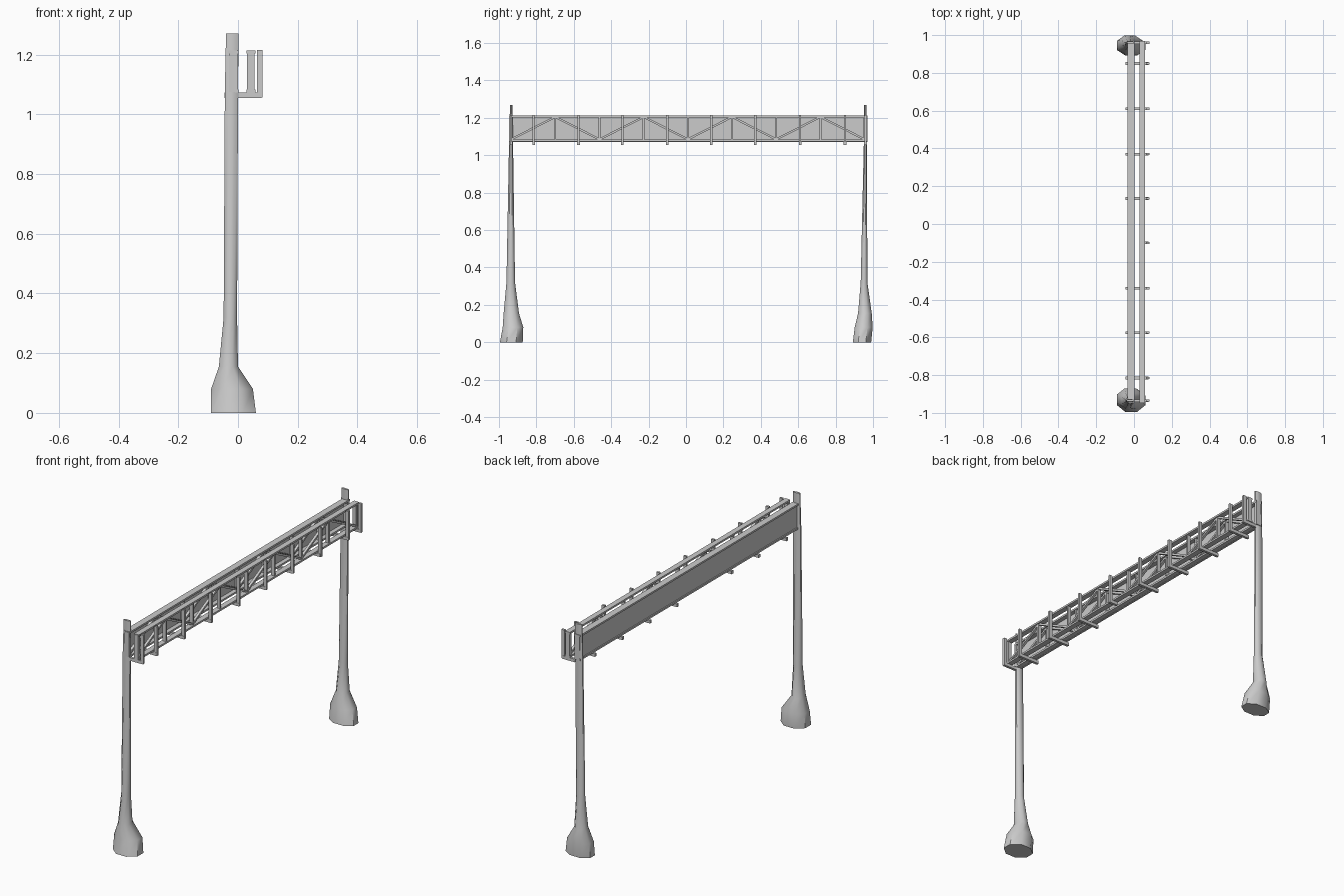
import bpy, math
from mathutils import Vector

if "Cube" in bpy.data.objects:
    bpy.data.objects.remove(bpy.data.objects["Cube"])


def mesh_object(name, verts, faces):
    me = bpy.data.meshes.new(name)
    me.from_pydata(verts, [], faces)
    me.update()
    ob = bpy.data.objects.new(name, me)
    bpy.context.collection.objects.link(ob)
    return ob


def box(name, x0, x1, y0, y1, z0, z1):
    v = [(x, y, z) for x in (x0, x1) for y in (y0, y1) for z in (z0, z1)]
    f = [(0, 1, 3, 2), (4, 6, 7, 5), (0, 4, 5, 1), (2, 3, 7, 6), (0, 2, 6, 4), (1, 5, 7, 3)]
    return mesh_object(name, v, f)


def brace(name, x, w, a, b, t):
    # flat bar in the yz plane between two (y, z) points
    d = Vector((b[0] - a[0], b[1] - a[1])).normalized()
    n = Vector((-d.y, d.x)) * t / 2
    v = []
    for xx in (x - w / 2, x + w / 2):
        for p, s in ((a, 1), (b, 1), (b, -1), (a, -1)):
            v.append((xx, p[0] + n.x * s, p[1] + n.y * s))
    f = [(0, 1, 2, 3), (7, 6, 5, 4), (0, 4, 5, 1), (1, 5, 6, 2), (2, 6, 7, 3), (3, 7, 4, 0)]
    return mesh_object(name, v, f)


def column(name, rings, sides=8):
    # each ring: z, x0, x1, y0, y1
    v, f = [], []
    for z, x0, x1, y0, y1 in rings:
        for i in range(sides):
            a = 2 * math.pi * (i + 0.5) / sides
            k = 1 / math.cos(math.pi / sides)
            v.append(((x0 + x1) / 2 + (x1 - x0) / 2 * math.cos(a) * k,
                      (y0 + y1) / 2 + (y1 - y0) / 2 * math.sin(a) * k, z))
    for r in range(len(rings) - 1):
        for i in range(sides):
            j = (i + 1) % sides
            f.append((r * sides + i, r * sides + j, (r + 1) * sides + j, (r + 1) * sides + i))
    f.append(tuple(reversed(range(sides))))
    f.append(tuple(range((len(rings) - 1) * sides, len(rings) * sides)))
    ob = mesh_object(name, v, f)
    bpy.ops.object.select_all(action='DESELECT')
    bpy.context.view_layer.objects.active = ob
    ob.select_set(True)
    bpy.ops.object.shade_smooth_by_angle(angle=math.radians(50))
    return ob


# Tapered columns with flared feet
column("near_column", [
    (0.0, -0.09, 0.06, -0.995, -0.873), (0.08, -0.09, 0.05, -0.98, -0.87),
    (0.155, -0.064, 0.0, -0.975, -0.893), (0.32, -0.048, -0.003, -0.96, -0.914),
    (1.08, -0.044, 0.0, -0.946, -0.925), (1.27, -0.04, 0.002, -0.941, -0.928)])
column("far_column", [
    (0.0, -0.09, 0.06, 0.892, 0.99), (0.08, -0.09, 0.045, 0.902, 0.998),
    (0.155, -0.064, 0.0, 0.92, 0.993), (0.32, -0.048, -0.003, 0.934, 0.97),
    (1.08, -0.044, 0.0, 0.951, 0.967), (1.27, -0.04, 0.002, 0.953, 0.966)])

# Closed back panel and four longitudinal chords
Y0, Y1 = -0.945, 0.97
box("back_panel", -0.028, -0.022, Y0, Y1, 1.072, 1.212)
for side, x0, x1 in (("back", -0.034, 0.002), ("front", 0.028, 0.058)):
    box(side + "_top_chord", x0, x1, Y0, Y1, 1.203, 1.213)
    box(side + "_bottom_chord", x0, x1, Y0, Y1, 1.073, 1.083)

# Zigzag braces with verticals at the upper nodes
nodes = [-0.935 + 0.2362 * i for i in range(9)]
for side, x in (("back", -0.012), ("front", 0.043)):
    for i in range(8):
        z = (1.085, 1.205) if i % 2 == 0 else (1.205, 1.085)
        brace(side + "_diagonal", x, 0.014, (nodes[i], z[0]), (nodes[i + 1], z[1]), 0.011)
    for y in nodes:
        box(side + "_vertical", x - 0.01, x + 0.01, y - 0.005, y + 0.005, 1.078, 1.208)

# Outrigger brackets and outer posts
for y in (-0.935, -0.815, -0.575, -0.34, -0.1, 0.135, 0.37, 0.61, 0.85, 0.96):
    start = 0.03 if y == -0.1 else -0.045
    if abs(y) > 0.9:
        start = 0.0
    box("bracket", start, 0.078, y - 0.007, y + 0.007, 1.055, 1.072)
    box("outer_post", 0.064, 0.082, y - 0.006, y + 0.006, 1.056, 1.215)

# Closing end frames
for y in (-0.94, 0.963):
    box("end_post_back", -0.03, 0.0, y - 0.007, y + 0.007, 1.075, 1.21)
    box("end_post_front", 0.03, 0.055, y - 0.007, y + 0.007, 1.075, 1.21)
